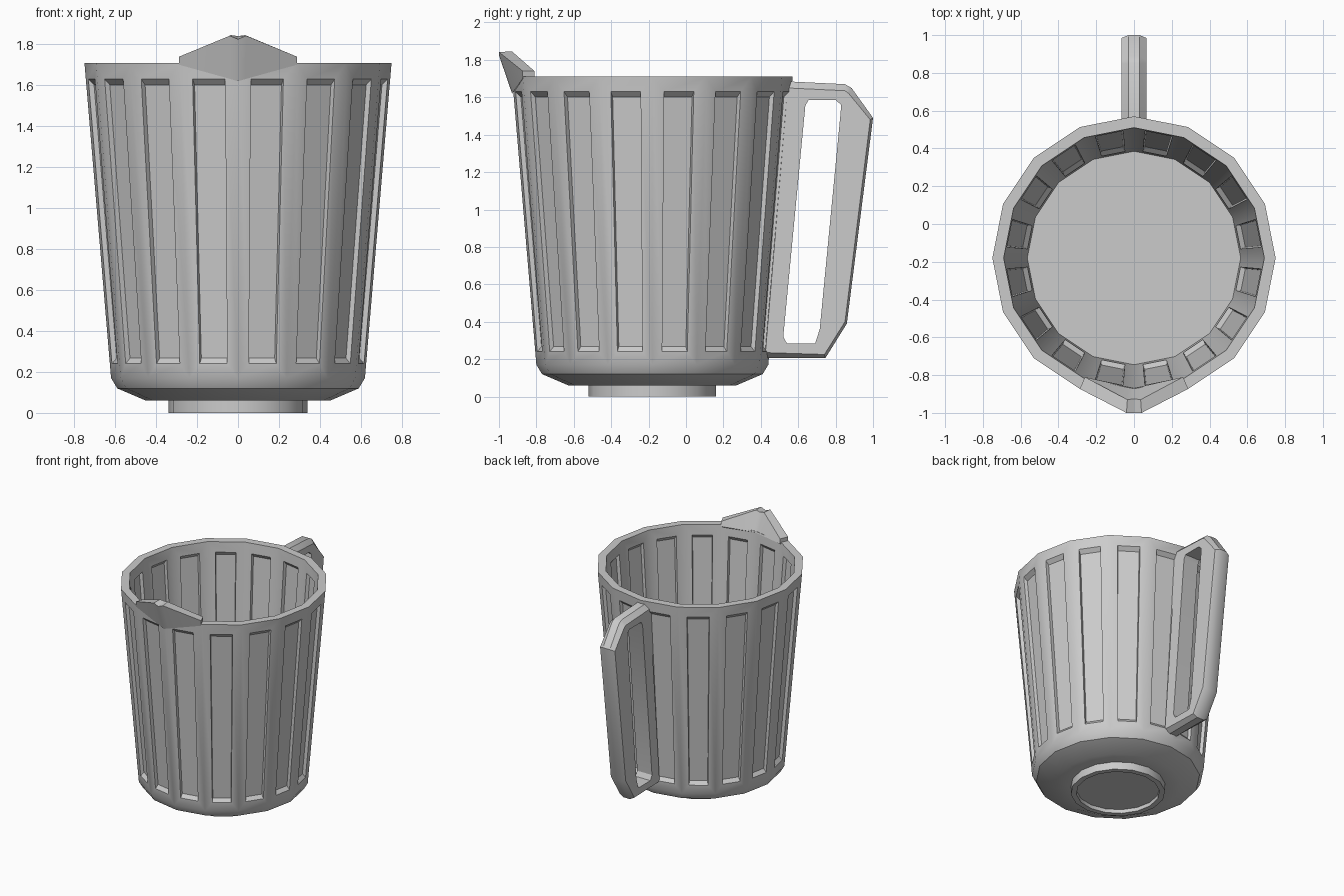
import bpy, bmesh
from math import sin, cos, pi
from mathutils import Vector

if "Cube" in bpy.data.objects:
    bpy.data.objects.remove(bpy.data.objects["Cube"])

SIDES = 16
CENTRE_Y = -0.18


def finish(name, bm):
    bmesh.ops.remove_doubles(bm, verts=bm.verts, dist=1e-5)
    bmesh.ops.recalc_face_normals(bm, faces=bm.faces)
    mesh = bpy.data.meshes.new(name)
    bm.to_mesh(mesh)
    bm.free()
    ob = bpy.data.objects.new(name, mesh)
    bpy.context.collection.objects.link(ob)
    bpy.ops.object.select_all(action='DESELECT')
    ob.select_set(True)
    bpy.context.view_layer.objects.active = ob
    bpy.ops.object.shade_smooth_by_angle()
    return ob


def loft(name, sections, closed):
    """Skin a row of closed cross-sections, joined end to end if closed."""
    bm = bmesh.new()
    rings = [[bm.verts.new(p) for p in s] for s in sections]
    n = len(rings[0])
    pairs = list(zip(rings, rings[1:]))
    if closed:
        pairs.append((rings[-1], rings[0]))
    else:
        bm.faces.new(rings[0])
        bm.faces.new(rings[-1])
    for a, b in pairs:
        for i in range(n):
            j = (i + 1) % n
            bm.faces.new((a[i], a[j], b[j], b[i]))
    return finish(name, bm)


def window(bm, b0, b1, t1, t0, sign, depth=0.025):
    """Wall quad with a sunken long panel, pushed along sign * radial."""
    def point(u, z):
        v = (z - b0.co.z) / (t0.co.z - b0.co.z)
        return b0.co.lerp(b1.co, u).lerp(t0.co.lerp(t1.co, u), v)
    out = (b0.co + b1.co) / 2 - Vector((0, CENTRE_Y, b0.co.z))
    push = out.normalized() * sign * depth

    def rect(u, z0, z1, off):
        return [bm.verts.new(point(a, z) + off)
                for a, z in ((u, z0), (1 - u, z0), (1 - u, z1), (u, z1))]
    corner = [b0, b1, t1, t0]
    edge = rect(0.22, 0.24, 1.63, Vector())
    deep = rect(0.235, 0.267, 1.602, push)
    for a, b in ((corner, edge), (edge, deep)):
        for i in range(4):
            j = (i + 1) % 4
            bm.faces.new((a[i], a[j], b[j], b[i]))
    bm.faces.new(deep)


# Jug body: turned profile, with panels sunk into both sides of the wall
profile = [(0.30, 0.03), (0.30, 0), (0.34, 0), (0.34, 0.06), (0.45, 0.06),
           (0.59, 0.12), (0.62, 0.17), (0.75, 1.71), (0.69, 1.71), (0.565, 0.14)]
bm = bmesh.new()
rings = []
for r, z in profile:
    rings.append([bm.verts.new((r * cos(2 * pi * i / SIDES),
                                CENTRE_Y + r * sin(2 * pi * i / SIDES), z))
                  for i in range(SIDES)])
for k, (a, b) in enumerate(zip(rings, rings[1:])):
    for i in range(SIDES):
        j = (i + 1) % SIDES
        if k == 6:
            window(bm, a[i], a[j], b[j], b[i], -1)
        elif k == 8:
            window(bm, b[i], b[j], a[j], a[i], 1)
        else:
            bm.faces.new((a[i], a[j], b[j], b[i]))
bm.faces.new(rings[0])
bm.faces.new(rings[-1])
finish("jug_body", bm)

# Pouring spout: sections are outer bottom, outer top, inner top, inner bottom
side = [(0.287, -0.873, 1.70), (0.287, -0.873, 1.74), (0.26, -0.81, 1.74), (0.26, -0.81, 1.70)]
near = [(0.035, -0.923, 1.63), (0.04, -1.0, 1.842), (0.035, -0.93, 1.845), (0.035, -0.861, 1.70)]
middle = [(0, -0.93, 1.62), (0, -1.0, 1.825), (0, -0.925, 1.84), (0, -0.868, 1.70)]


def flip(section):
    return [(-x, y, z) for x, y, z in section]


loft("spout", [side, near, middle, flip(near), flip(side)], False)

# Handle: (outer edge, chamfer edge, grip hole) as y, z around the loop
loop = [((0.54, 1.685), (0.54, 1.65), (0.655, 1.585)),
        ((0.85, 1.67), (0.85, 1.635), (0.80, 1.585)),
        ((0.885, 1.65), (0.87, 1.62), (0.83, 1.56)),
        ((1.0, 1.49), (0.985, 1.48), (0.825, 1.50)),
        ((0.86, 0.39), (0.85, 0.40), (0.715, 0.36)),
        ((0.745, 0.205), (0.74, 0.225), (0.69, 0.283)),
        ((0.425, 0.205), (0.425, 0.235), (0.54, 0.283)),
        ((0.425, 0.30), (0.43, 0.30), (0.52, 0.32)),
        ((0.53, 1.55), (0.535, 1.55), (0.638, 1.555))]
sections = []
for outer, chamfer, hole in loop:
    half = [(0.065, *hole), (0.065, *chamfer), (0.03, *outer)]
    sections.append(half + flip(half)[::-1])
loft("handle", sections, True)
